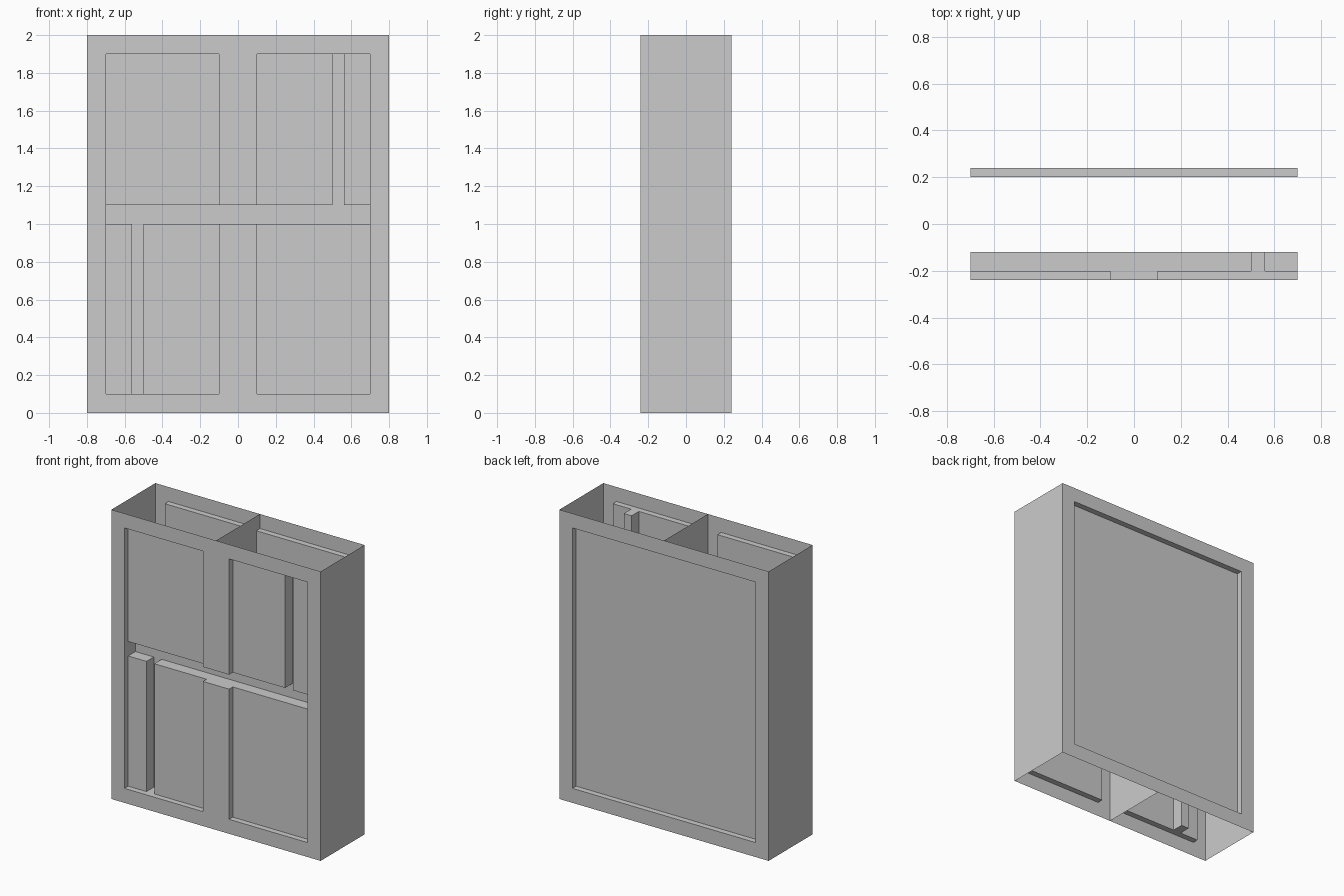
import bpy, bmesh

if "Cube" in bpy.data.objects:
    bpy.data.objects.remove(bpy.data.objects["Cube"])

W, D, H = 0.8, 0.24, 2.0       # half width, half depth, height
PANEL, GROOVE = 0.04, 0.12     # recess depths below the frame face


def finish(bm, name):
    bmesh.ops.remove_doubles(bm, verts=bm.verts, dist=1e-5)
    bmesh.ops.dissolve_limit(bm, angle_limit=0.01, verts=bm.verts, edges=bm.edges)
    mesh = bpy.data.meshes.new(name)
    bm.to_mesh(mesh)
    bm.free()
    obj = bpy.data.objects.new(name, mesh)
    bpy.context.collection.objects.link(obj)
    return obj


def polygon(name, points):
    bm = bmesh.new()
    bm.faces.new([bm.verts.new(p) for p in points])
    return finish(bm, name)


def stepped_sheet(name, xs, zs, depth, side):
    """Sheet on the y = side * D plane, stepped inwards by depth(x, z) per cell."""
    bm = bmesh.new()

    def quad(*pts):
        pts = pts if side < 0 else pts[::-1]
        bm.faces.new([bm.verts.new((x, side * (D - d), z)) for x, d, z in pts])

    def cell(i, j):
        return depth((xs[i] + xs[i + 1]) / 2, (zs[j] + zs[j + 1]) / 2)

    for i in range(len(xs) - 1):
        for j in range(len(zs) - 1):
            x0, x1, z0, z1, d = xs[i], xs[i + 1], zs[j], zs[j + 1], cell(i, j)
            quad((x0, d, z0), (x1, d, z0), (x1, d, z1), (x0, d, z1))
            # step walls to the next cell right and the next cell up
            if i < len(xs) - 2 and (e := cell(i + 1, j)) != d:
                quad((x1, d, z0), (x1, e, z0), (x1, e, z1), (x1, d, z1))
            if j < len(zs) - 2 and (e := cell(i, j + 1)) != d:
                quad((x0, d, z1), (x1, d, z1), (x1, e, z1), (x0, e, z1))
    return finish(bm, name)


def front_depth(x, z):
    if abs(x) > 0.7 or not 0.1 < z < 1.9:
        return 0                                   # outer frame
    if 1.0 < z < 1.1:
        return GROOVE                              # cross slot
    if (z > 1.1 and 0.5 < x < 0.56) or (z < 1.0 and -0.56 < x < -0.5):
        return GROOVE                              # upright grip slots
    return 0 if abs(x) < 0.1 else PANEL            # centre post / panels


def back_depth(x, z):
    return PANEL if abs(x) < 0.7 and 0.1 < z < 1.9 else 0


# Front with four panels and slots, back with one large panel
stepped_sheet("front", [-W, -0.7, -0.56, -0.5, -0.1, 0.1, 0.5, 0.56, 0.7, W],
              [0, 0.1, 1.0, 1.1, 1.9, H], front_depth, -1)
stepped_sheet("back", [-W, -0.7, 0.7, W], [0, 0.1, 1.9, H], back_depth, 1)

# Side walls (top and bottom stay open)
polygon("right_side", [(W, -D, 0), (W, D, 0), (W, D, H), (W, -D, H)])
polygon("left_side", [(-W, D, 0), (-W, -D, 0), (-W, -D, H), (-W, D, H)])

# Inner partition, cut to follow the front slot and back panel
profile = [(-D, 0), (D, 0), (D, 0.1), (D - PANEL, 0.1), (D - PANEL, 1.9), (D, 1.9),
           (D, H), (-D, H), (-D, 1.1), (GROOVE - D, 1.1), (GROOVE - D, 1.0), (-D, 1.0)]
polygon("partition", [(0, y, z) for y, z in profile])
